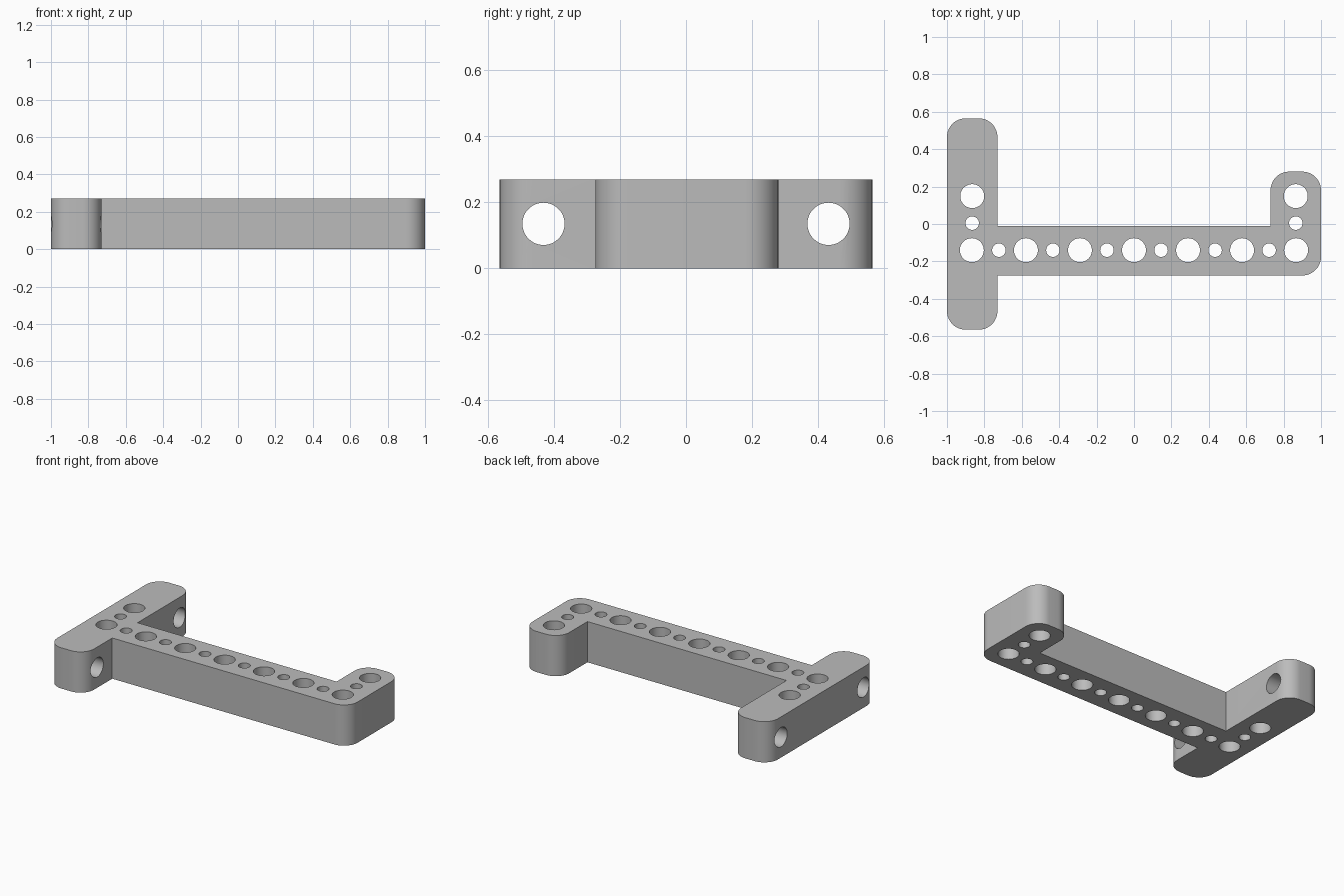
import bpy, bmesh, math
from mathutils import Vector, Matrix

cube = bpy.data.objects.get("Cube")
if cube:
    bpy.data.objects.remove(cube, do_unlink=True)

HEIGHT, HALF_W, RADIUS = 0.27, 0.135, 0.1
PITCH, BAR_Y, END_X = 0.289, -0.14, 0.865

grey = bpy.data.materials.new("plain grey")
grey.use_nodes = True
COLOUR = (0.5, 0.5, 0.5, 1)
grey.diffuse_color = COLOUR
grey.node_tree.nodes["Principled BSDF"].inputs["Base Color"].default_value = COLOUR


def round_corner(prev, corner, nxt, radius, steps=12):
    """Points of a fillet at a right-angled corner."""
    a, b = (prev - corner).normalized(), (nxt - corner).normalized()
    centre = corner + (a + b) * radius
    turns = [math.pi / 2 * i / steps for i in range(steps + 1)]
    return [centre - (b * math.cos(t) + a * math.sin(t)) * radius for t in turns]


def make_object(name, bm):
    mesh = bpy.data.meshes.new(name)
    bmesh.ops.recalc_face_normals(bm, faces=bm.faces)
    bm.to_mesh(mesh)
    bm.free()
    mesh.materials.append(grey)
    obj = bpy.data.objects.new(name, mesh)
    bpy.context.collection.objects.link(obj)
    return obj


# Bracket body: (x, y, rounded) outline of cross plate, long bar and end tab
inner = END_X - HALF_W
bar_front, bar_back = BAR_Y - HALF_W, BAR_Y + HALF_W - 0.005
outline = [
    (-1, -0.565, 1), (-inner, -0.565, 1), (-inner, bar_front, 0),
    (1, bar_front, 1), (1, 0.28, 1), (inner, 0.28, 1),
    (inner, bar_back, 0), (-inner, bar_back, 0),
    (-inner, 0.565, 1), (-1, 0.565, 1),
]
corners = [Vector((x, y, 0)) for x, y, _ in outline]
points = []
for i, corner in enumerate(corners):
    if outline[i][2]:
        points += round_corner(corners[i - 1], corner, corners[(i + 1) % len(corners)], RADIUS)
    else:
        points.append(corner)
bm = bmesh.new()
base = bm.faces.new([bm.verts.new(p) for p in points])
top = bmesh.ops.extrude_face_region(bm, geom=[base])["geom"]
bmesh.ops.translate(bm, vec=(0, 0, HEIGHT), verts=[v for v in top if isinstance(v, bmesh.types.BMVert)])
bracket = make_object("bracket_body", bm)

# Cutters for all the drilled holes
drills = bmesh.new()


def drill(x, y, z, radius, sideways=False):
    turn = Matrix.Rotation(math.pi / 2, 4, "Y") if sideways else Matrix()
    bmesh.ops.create_cone(drills, cap_ends=True, segments=48, radius1=radius, radius2=radius,
                          depth=0.5, matrix=Matrix.Translation((x, y, z)) @ turn)


LARGE, SMALL, MID = 0.064, 0.036, HEIGHT / 2
for i in range(13):
    drill((i - 6) * PITCH / 2, BAR_Y, MID, SMALL if i % 2 else LARGE)
for side in (-1, 1):
    drill(side * END_X, BAR_Y + PITCH / 2, MID, SMALL)
    drill(side * END_X, BAR_Y + PITCH, MID, LARGE)
    drill(-END_X, side * 0.432, MID, LARGE, sideways=True)
cutter = make_object("hole_cutters", drills)
cutter.hide_render = True
cutter.hide_viewport = True

cut = bracket.modifiers.new("holes", "BOOLEAN")
cut.operation = "DIFFERENCE"
cut.solver = "EXACT"
cut.object = cutter

# Apply the holes, then smooth the curved walls only
bpy.context.view_layer.update()
evaluated = bracket.evaluated_get(bpy.context.evaluated_depsgraph_get())
drilled = bpy.data.meshes.new_from_object(evaluated)
bracket.modifiers.clear()
bracket.data = drilled
bpy.data.objects.remove(cutter, do_unlink=True)
bpy.ops.object.select_all(action="DESELECT")
bracket.select_set(True)
bpy.context.view_layer.objects.active = bracket
bpy.ops.object.shade_smooth_by_angle(angle=math.radians(30))
